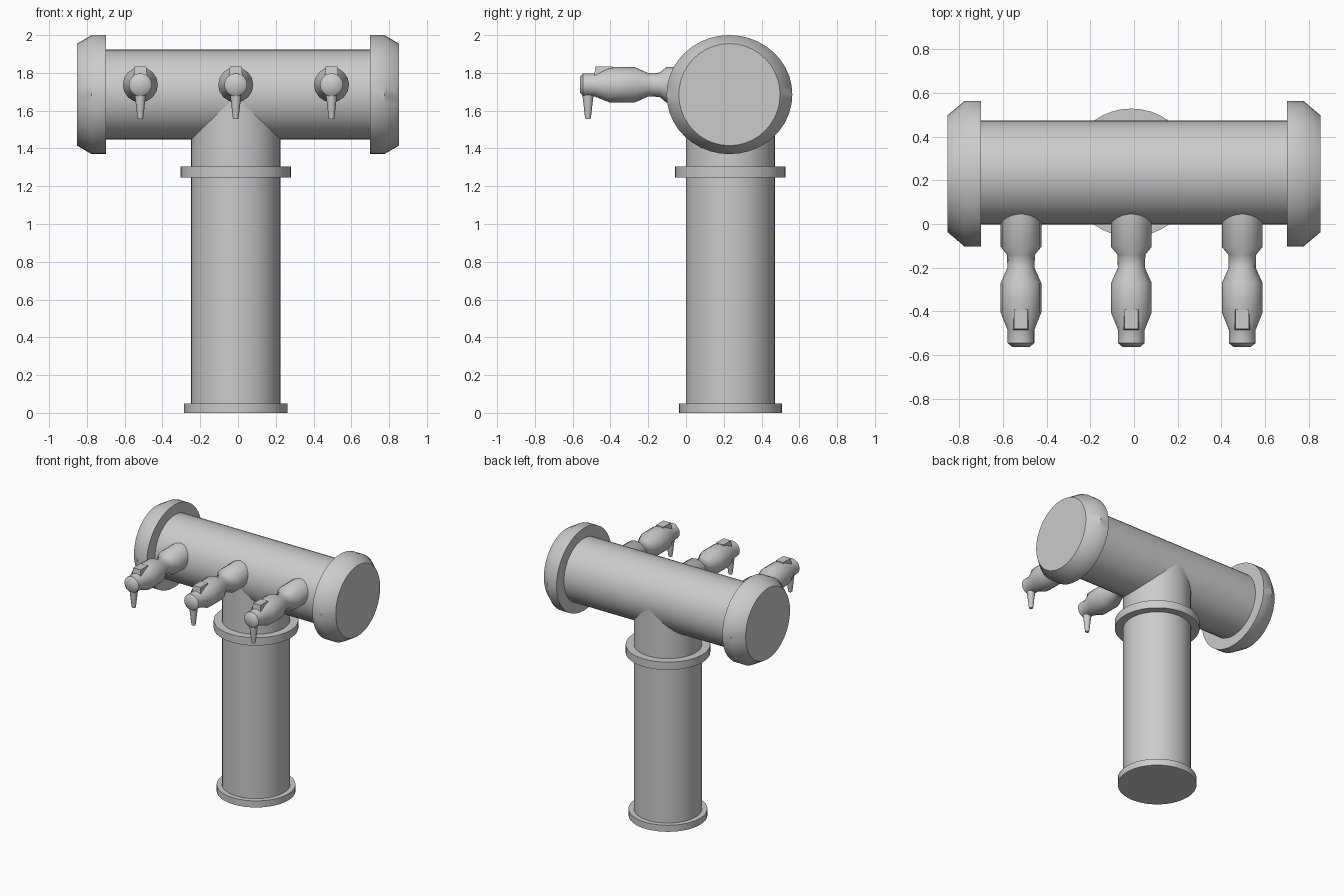
import bpy, bmesh
from math import cos, sin, tau, radians
from mathutils import Matrix, Vector

if "Cube" in bpy.data.objects:
    bpy.data.objects.remove(bpy.data.objects["Cube"])


def lathe(name, profile, origin, axis='Z', segs=40):
    """Closed loft of (position, radius[, radius2]) rings along an axis."""
    bm = bmesh.new()
    rings = []
    for p in profile:
        t, ra = p[0], p[1]
        rb = p[2] if len(p) > 2 else ra
        ring = []
        for i in range(segs):
            a, b = ra * cos(tau * i / segs), rb * sin(tau * i / segs)
            co = {'X': (t, a, b), 'Y': (a, t, b), 'Z': (a, b, t)}[axis]
            ring.append(bm.verts.new(Vector(co) + Vector(origin)))
        rings.append(ring)
    for r0, r1 in zip(rings, rings[1:]):
        for i in range(segs):
            j = (i + 1) % segs
            bm.faces.new((r0[i], r0[j], r1[j], r1[i]))
    bm.faces.new(rings[0])
    bm.faces.new(rings[-1])
    return finish(name, bm)


def finish(name, bm):
    bmesh.ops.recalc_face_normals(bm, faces=bm.faces)
    me = bpy.data.meshes.new(name)
    bm.to_mesh(me)
    bm.free()
    ob = bpy.data.objects.new(name, me)
    bpy.context.collection.objects.link(ob)
    bpy.ops.object.select_all(action='DESELECT')
    ob.select_set(True)
    bpy.context.view_layer.objects.active = ob
    bpy.ops.object.shade_smooth_by_angle(angle=radians(40))
    return ob


CX, CY, CZ = -0.012, 0.235, 1.685      # column axis and tube height

# upright column with foot and collar rings
lathe("column", [(0.01, 0.236), (1.66, 0.236)], (CX, CY, 0))
lathe("base_flange", [(0, 0.273), (0.05, 0.273)], (CX, CY, 0))
lathe("collar", [(1.245, 0.293), (1.305, 0.293)], (CX, CY, 0))

# horizontal tube and bevelled end caps
lathe("cross_tube", [(-0.75, 0.238), (0.75, 0.238)], (0, CY, CZ), 'X')
for side, s in (("left", -1), ("right", 1)):
    lathe("end_cap_" + side,
          [(s * 0.70, 0.333, 0.315), (s * 0.775, 0.333, 0.315), (s * 0.852, 0.268, 0.27)],
          (0, 0.23, CZ), 'X')

# three taps: body, top lug and spout
tap_profile = [(0.12, 0.093), (-0.105, 0.093), (-0.14, 0.064), (-0.20, 0.062),
               (-0.27, 0.093), (-0.405, 0.093), (-0.485, 0.061),
               (-0.545, 0.061), (-0.562, 0.04)]
TZ = 1.737
for n, x in enumerate((-0.517, -0.012, 0.495), 1):
    lathe(f"tap_body_{n}", tap_profile, (x, 0, TZ), 'Y', 16)
    lathe(f"tap_spout_{n}", [(1.555, 0.014), (1.575, 0.017), (1.68, 0.029), (1.73, 0.029)],
          (x, -0.519, 0), 'Z', 12)
    bm = bmesh.new()
    bmesh.ops.create_cube(bm, size=1, matrix=Matrix.Translation((x, -0.435, 1.785))
                          @ Matrix.Diagonal((0.062, 0.09, 0.096, 1)))
    for v in bm.verts:                  # slope the front and back of the lug
        if v.co.z < 1.78:
            v.co.x = x + (v.co.x - x) * 1.3
            if v.co.y < -0.435:
                v.co.y -= 0.012
    finish(f"tap_lug_{n}", bm)
